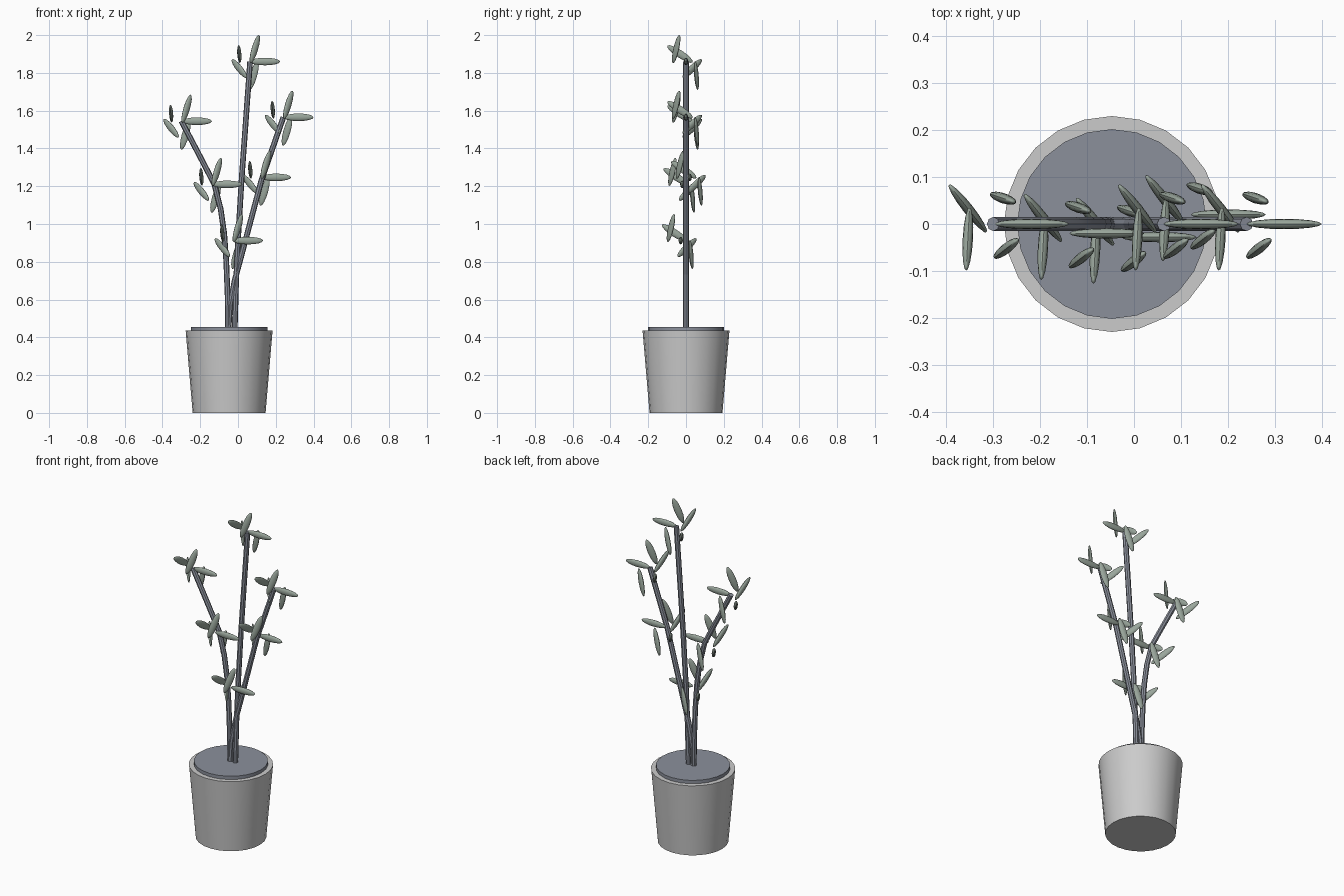
import bpy, bmesh, math
from mathutils import Vector, Matrix

if "Cube" in bpy.data.objects:
    bpy.data.objects.remove(bpy.data.objects["Cube"])


def material(name, rgb):
    m = bpy.data.materials.new(name)
    m.diffuse_color = (*rgb, 1)
    m.use_nodes = True
    m.node_tree.nodes["Principled BSDF"].inputs["Base Color"].default_value = m.diffuse_color
    return m


LEAF = material("leaf_green", (0.32, 0.38, 0.33))
DARK = material("dark_grey", (0.26, 0.28, 0.33))


def finish(ob, mat=None):
    if mat:
        ob.data.materials.append(mat)
    bpy.ops.object.select_all(action='DESELECT')
    ob.select_set(True)
    bpy.context.view_layer.objects.active = ob
    bpy.ops.object.shade_smooth_by_angle(angle=math.radians(40))


def cone(name, r1, r2, z0, z1, mat=None):
    bpy.ops.mesh.primitive_cone_add(vertices=24, radius1=r1, radius2=r2, depth=z1 - z0,
                                    location=(-0.047, 0, (z0 + z1) / 2))
    ob = bpy.context.object
    ob.name = name
    finish(ob, mat)


# tapered pot and raised soil disc
cone("pot", 0.193, 0.23, 0, 0.435)
cone("soil", 0.202, 0.202, 0.40, 0.455, DARK)


# stems: round tubes in the plane y = 0
def stem(name, pts):
    cu = bpy.data.curves.new(name, 'CURVE')
    cu.dimensions = '3D'
    cu.bevel_depth = 0.015
    cu.bevel_resolution = 2
    cu.use_fill_caps = True
    sp = cu.splines.new('POLY')
    sp.points.add(len(pts) - 1)
    for p, (x, z) in zip(sp.points, pts):
        p.co = (x, 0, z, 1)
    ob = bpy.data.objects.new(name, cu)
    bpy.context.collection.objects.link(ob)
    bpy.ops.object.select_all(action='DESELECT')
    ob.select_set(True)
    bpy.context.view_layer.objects.active = ob
    bpy.ops.object.convert(target='MESH')
    finish(bpy.context.object, DARK)


stem("left_stem", [(-0.052, 0.42), (-0.055, 0.62), (-0.062, 0.80), (-0.073, 0.95),
                   (-0.092, 1.08), (-0.125, 1.21), (-0.20, 1.355), (-0.30, 1.545)])
stem("middle_stem", [(-0.018, 0.42), (-0.01, 0.70), (0.002, 0.95), (0.02, 1.25), (0.064, 1.86)])
stem("right_stem", [(-0.052, 0.42), (-0.042, 0.57), (-0.018, 0.70), (0.012, 0.81),
                    (0.125, 1.235), (0.24, 1.565)])

# one leaf sprig: (centre offset, long direction) for each flattened leaf
SPRIG = [((0.079, 0, 0), (1, 0, 0)),
         ((0.025, -0.052, 0.066), (0.045, 0.035, 0.15)),
         ((0.018, 0.055, -0.074), (0.042, -0.014, 0.15)),
         ((-0.057, -0.032, 0.040), (-0.007, -0.13, 0.085)),
         ((-0.057, 0.033, -0.037), (-0.075, 0.095, 0.09))]


def sprig(name, origin):
    bm = bmesh.new()
    for off, d in SPRIG:
        d = Vector(d).normalized()
        thin = Vector((0, 0, 1)).cross(d).normalized()
        wide = d.cross(thin)
        rot = Matrix((thin, wide, d)).transposed().to_4x4()
        mat = (Matrix.Translation(Vector(origin) + Vector(off)) @ rot
               @ Matrix.Diagonal((0.011, 0.02, 0.08, 1)))
        bmesh.ops.create_uvsphere(bm, u_segments=12, v_segments=8, radius=1, matrix=mat)
    me = bpy.data.meshes.new(name)
    bm.to_mesh(me)
    bm.free()
    ob = bpy.data.objects.new(name, me)
    bpy.context.collection.objects.link(ob)
    finish(ob, LEAF)


# six identical sprigs along the stems
for name, pos in {"left_tip": (-0.297, 0, 1.544), "left_middle": (-0.137, -0.02, 1.21),
                  "low": (-0.026, -0.028, 0.912), "middle_tip": (0.064, 0, 1.86),
                  "right_middle": (0.122, 0.02, 1.247), "right_tip": (0.241, 0, 1.565)}.items():
    sprig(name + "_leaves", pos)
